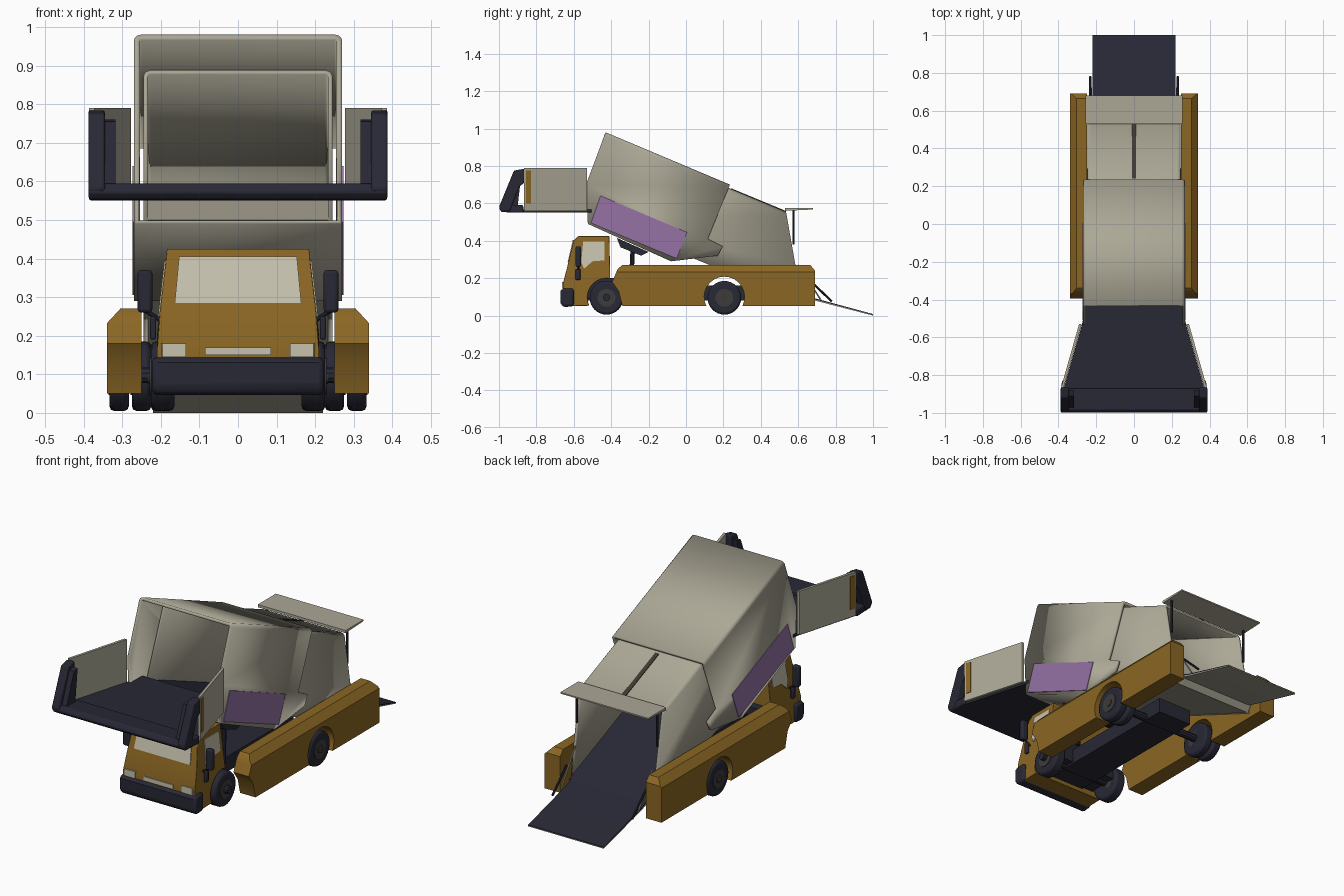
import bpy, bmesh, math
from mathutils import Vector

cube = bpy.data.objects.get("Cube")
if cube:
    bpy.data.objects.remove(cube, do_unlink=True)


def material(name, r, g, b):
    m = bpy.data.materials.new(name)
    m.use_nodes = True
    m.diffuse_color = (r, g, b, 1)
    m.node_tree.nodes["Principled BSDF"].inputs["Base Color"].default_value = (r, g, b, 1)
    return m


TAN = material("warm_grey_panel", .41, .39, .305)
OCHRE = material("ochre_paint", .26, .135, .017)
DARK = material("dark_navy_rubber", .021, .021, .036)
PURPLE = material("purple_panel", .30, .17, .38)
GLASS = material("pale_glass", .57, .54, .43)
SLOT = material("brown_slot", .05, .043, .03)
HUB = material("hub_grey", .045, .045, .05)
SIDES = (("left", 1), ("right", -1))
made = []


def finish(name, bm, mat, bevel=0, thick=0):
    bmesh.ops.recalc_face_normals(bm, faces=bm.faces)
    me = bpy.data.meshes.new(name)
    bm.to_mesh(me)
    bm.free()
    ob = bpy.data.objects.new(name, me)
    bpy.context.collection.objects.link(ob)
    me.materials.append(mat)
    if thick:
        mod = ob.modifiers.new("wall", 'SOLIDIFY')
        mod.thickness, mod.offset = thick, -1
    if bevel:
        mod = ob.modifiers.new("bevel", 'BEVEL')
        mod.width, mod.segments, mod.limit_method = bevel, 2, 'ANGLE'
        mod.angle_limit = math.radians(40)
    made.append(ob)
    return ob


def extrude(a, b, skip=()):
    """Join two matching outlines into a solid; skipped edges stay open."""
    bm = bmesh.new()
    va, vb = [[bm.verts.new(p) for p in ring] for ring in (a, b)]
    bm.faces.new(va)
    bm.faces.new(vb[::-1])
    n = len(a)
    for i in range(n):
        if i not in skip:
            j = (i + 1) % n
            bm.faces.new((va[i], vb[i], vb[j], va[j]))
    return bm


def side_prism(name, pts, x0, x1, mat, bevel=0, taper=0):
    """Side profile (y, z) extruded across x, narrowing upward if tapered."""
    rings = [[(x * (1 - taper * max(0, z - .2)), y, z) for y, z in pts] for x in (x0, x1)]
    return finish(name, extrude(*rings), mat, bevel)


def plan_prism(name, pts, z0, z1, mat, bevel=0):
    return finish(name, extrude(*[[(x, y, z) for x, y in pts] for z in (z0, z1)]), mat, bevel)


def box(name, x0, x1, y0, y1, z0, z1, mat, bevel=0):
    return plan_prism(name, [(x0, y0), (x1, y0), (x1, y1), (x0, y1)], z0, z1, mat, bevel)


def shell(name, pts, half, skip, thick):
    """Thin-walled housing; the first profile edge is the rounded roof."""
    bm = extrude(*[[(x, y, z) for y, z in pts] for x in (half, -half)], skip)
    ends = {pts[0], pts[1]}
    key = {(round(y, 4), round(z, 4)) for y, z in ends}
    roof = [e for e in bm.edges if abs(e.verts[0].co.x - e.verts[1].co.x) < .01
            and all((round(v.co.y, 4), round(v.co.z, 4)) in key for v in e.verts)]
    bmesh.ops.bevel(bm, geom=roof, offset=.018, segments=3, profile=.5, affect='EDGES')
    return finish(name, bm, TAN, thick=thick)


def rod(name, a, b, r, mat, sides=10, bevel=0):
    a, b = Vector(a), Vector(b)
    bm = bmesh.new()
    bmesh.ops.create_cone(bm, cap_ends=True, segments=sides, radius1=r, radius2=r, depth=(b - a).length)
    bm.transform((b - a).to_track_quat('Z', 'Y').to_matrix().to_4x4())
    bmesh.ops.translate(bm, verts=bm.verts, vec=(a + b) / 2)
    return finish(name, bm, mat, bevel)


def arc(cy, cz, r, start, end, n):
    return [(cy + r * math.cos(start + (end - start) * i / n),
             cz + r * math.sin(start + (end - start) * i / n)) for i in range(n + 1)]


# Telescoping passenger housing
shell("upper_housing", [(-.43, .98), (.235, .70), (.117, .41), (.195, .37), (.17, .32),
                        (-.08, .29), (-.525, .49), (-.535, .70)], .27, (1, 2, 3, 4, 6, 7), .016)
shell("lower_housing", [(-.27, .888), (.535, .555), (.585, .27), (.61, .07), (-.43, .50)],
      .245, (1, 2, 3, 4), .012)
side_prism("floor_slab", [(-.44, .55), (.64, .105), (.61, .07), (-.43, .50)], -.235, .235, TAN)
side_prism("walkway", [(-.45, .562), (.64, .112), (.64, .104), (-.45, .554)], -.23, .23, DARK)
side_prism("roof_slot", [(.24, .681), (.535, .559), (.535, .552), (.24, .674)], -.011, .011, SLOT)
side_prism("rear_visor", [(.53, .56), (.68, .567), (.68, .574), (.53, .574)], -.256, .256, TAN)
side_prism("lift_cradle", [(-.37, .415), (-.2, .34), (-.24, .32), (-.35, .365)], -.16, .16, DARK)

# Boarding ramp at the rear
side_prism("ramp_top", [(.63, .116), (.69, .092), (1, .008), (1, .004), (.69, .086), (.63, .108)],
           -.22, .22, DARK)
side_prism("ramp_underside", [(.63, .108), (.69, .086), (1, .004), (1, 0), (.69, .08), (.63, .10)],
           -.22, .22, TAN)

# Boarding platform at the front
plan_prism("platform_floor", [(-.255, -.43), (.255, -.43), (.275, -.53), (.375, -.88),
                              (-.375, -.88), (-.275, -.53)], .55, .566, DARK)
side_prism("platform_bumper", [(-1, .572), (-.985, .553), (-.87, .55), (-.87, .59), (-.985, .595)],
           -.386, .386, DARK, .006)

# Chassis and cab
box("chassis_beam", -.1, .1, -.6, .32, .08, .16, DARK)
box("cab_underbody", -.17, .17, -.62, -.36, .09, .2, DARK)
for label, y in (("front", -.425), ("rear", .205)):
    rod(label + "_axle", (-.25, y, .097), (.25, y, .097), .02, DARK)
side_prism("cab_body", [(-.645, .05), (-.658, .10), (-.658, .17), (-.635, .26), (-.602, .40),
                        (-.575, .425), (-.41, .425), (-.405, .197)]
           + arc(-.425, .097, .102, 1.4, math.pi + .45, 10), -.21, .21, OCHRE, .014, .55)
side_prism("windshield", [(-.633, .285), (-.605, .405), (-.59, .405), (-.618, .285)],
           -.172, .172, GLASS, 0, .55)
side_prism("front_bumper", [(-.672, .065), (-.672, .13), (-.66, .145), (-.6, .145), (-.6, .05),
                            (-.655, .045)], -.222, .222, DARK, .012)
plan_prism("front_badge_plate", [(-.085, -.663), (.085, -.663), (.085, -.65), (-.085, -.65)],
           .15, .17, GLASS)

arch = arc(.205, .1, .108, math.pi + .48, -.48, 16)
skirt_profile = [(-.34, .05)] + arch + [(.69, .05), (.69, .24), (.665, .27), (-.34, .27),
                                        (-.365, .25), (-.395, .18), (-.36, .13)]

for side, s in SIDES:
    # Painted side skirt with a sloped upper outer edge
    bm = extrude(*[[(x * s, y, z) for y, z in skirt_profile] for x in (.25, .34)])
    bmesh.ops.bisect_plane(bm, geom=bm.verts[:] + bm.edges[:] + bm.faces[:],
                           plane_co=(0, 0, .232), plane_no=(0, 0, 1))
    for v in bm.verts:
        if v.co.z > .233 and abs(v.co.x) > .3:
            v.co.x -= s * (v.co.z - .232) * .92
    finish(side + "_skirt", bm, OCHRE)

    # Wheels, with twin tyres at the rear
    for label, y, r, x0, x1 in (("front", -.425, .09, .165, .226),
                                ("rear_inner", .205, .09, .225, .275),
                                ("rear_outer", .205, .09, .283, .333)):
        rod(f"{side}_{label}_tyre", (s * x0, y, r + .005), (s * x1, y, r + .005), r, DARK, 32, .012)
        rod(f"{side}_{label}_rim", (s * x0, y, r + .005), (s * (x1 + .003), y, r + .005), .048, HUB, 24)
        rod(f"{side}_{label}_hub", (s * x0, y, r + .005), (s * (x1 + .007), y, r + .005), .02, SLOT, 12)

    # Cab details
    side_prism(side + "_cab_window", [(-.56, .285), (-.545, .25), (-.50, .29), (-.435, .295),
                                      (-.435, .395), (-.55, .395)],
               s * .19, s * .2135, GLASS, 0, .55)
    plan_prism(side + "_headlight", [(s * .135, -.663), (s * .196, -.663), (s * .206, -.64),
                                     (s * .135, -.64)], .145, .18, GLASS)
    box(side + "_mirror", s * .222, s * .26, -.59, -.562, .26, .37, DARK, .008)
    box(side + "_mirror_lower", s * .212, s * .228, -.59, -.565, .19, .25, DARK, .005)
    rod(side + "_mirror_arm", (s * .2, -.575, .24), (s * .24, -.575, .265), .006, DARK)

    # Platform wing, its marker strip and the rubber upright
    plan_prism(side + "_wing", [(s * .277, -.53), (s * .291, -.53), (s * .386, -.865),
                                (s * .372, -.865)], .56, .79, TAN)
    plan_prism(side + "_marker_strip", [(s * .374, -.828), (s * .379, -.828), (s * .386, -.855),
                                        (s * .381, -.855)], .6, .775, OCHRE)
    side_prism(side + "_upright", [(-.865, .785), (-.92, .775), (-1, .58), (-.985, .555),
                                   (-.94, .56), (-.89, .69), (-.865, .71)],
               s * .345, s * .388, DARK, .006)
    side_prism(side + "_upright_pad", [(-.88, .76), (-.91, .755), (-.975, .585), (-.9, .585)],
               s * .318, s * .346, DARK)

    # Purple display panel
    side_prism(side + "_purple_panel", [(-.508, .495), (-.457, .64), (.005, .445), (-.05, .305)],
               s * .266, s * .273, PURPLE)

    # Jacks, visor posts and ramp struts
    rod(side + "_lift_jack", (s * .12, -.295, .15), (s * .12, -.285, .35), .012, DARK)
    rod(side + "_visor_post", (s * .235, .575, .565), (s * .235, .575, .38), .006, DARK)
    rod(side + "_ramp_strut", (s * .232, .66, .19), (s * .232, .78, .075), .006, DARK)
    rod(side + "_ramp_rod", (s * .225, .60, .27), (s * .225, .72, .085), .004, TAN)

# Smooth the curved faces, keeping edges sharp
bpy.ops.object.select_all(action='DESELECT')
for ob in made:
    ob.select_set(True)
bpy.context.view_layer.objects.active = made[0]
bpy.ops.object.shade_smooth_by_angle(angle=math.radians(30))
